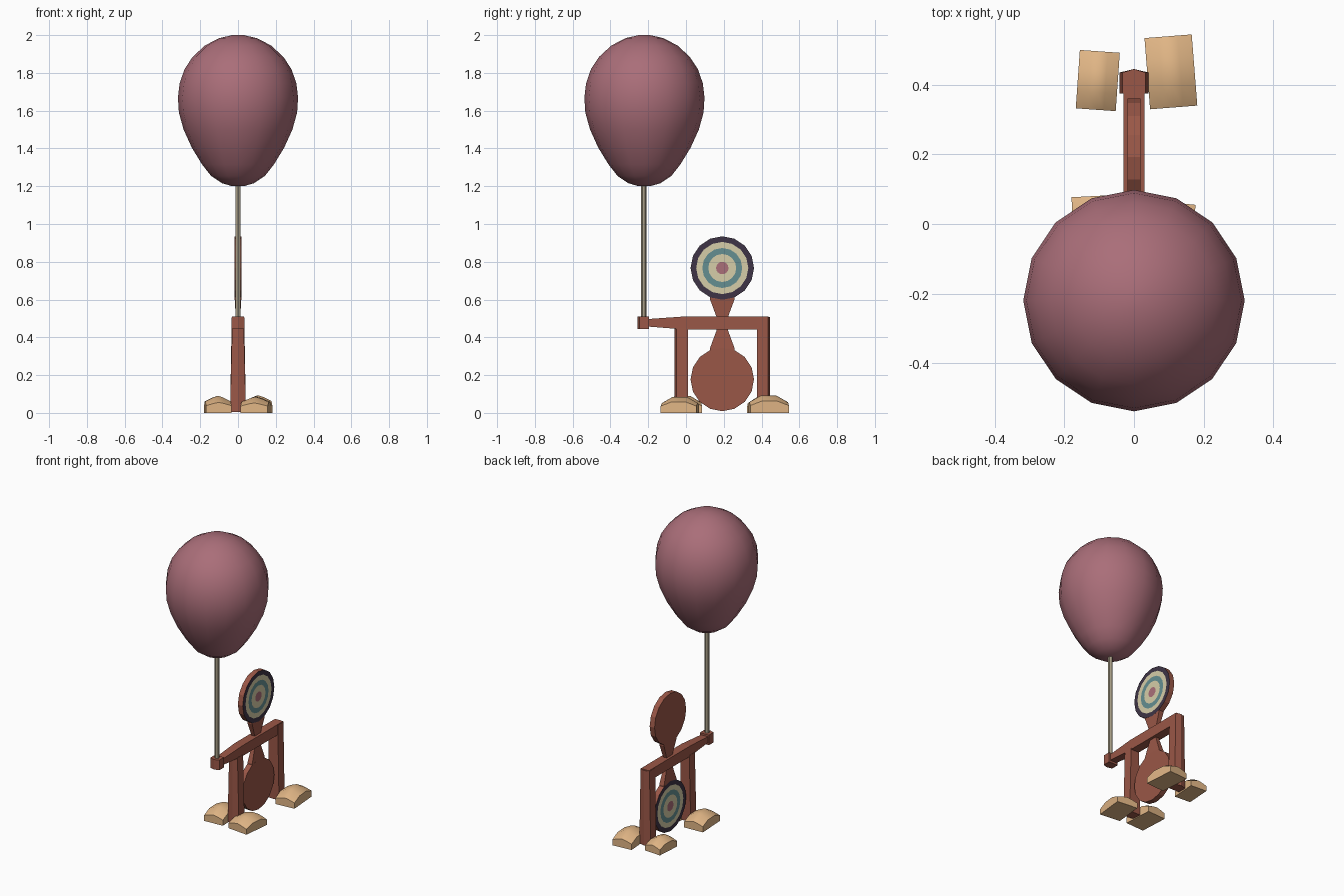
import bpy, bmesh, math
from mathutils import Matrix, Vector

if "Cube" in bpy.data.objects:
    bpy.data.objects.remove(bpy.data.objects["Cube"])


def material(name, r, g, b):
    lin = lambda c: ((c / 255 + 0.055) / 1.055) ** 2.4
    m = bpy.data.materials.new(name)
    m.diffuse_color = (lin(r), lin(g), lin(b), 1)
    m.use_nodes = True
    m.node_tree.nodes["Principled BSDF"].inputs["Base Color"].default_value = m.diffuse_color
    return m


WOOD = material("red wood", 154, 87, 71)
PINK = material("dusty pink", 170, 110, 121)
SAND = material("sand bag tan", 224, 181, 133)
STICK = material("pale stick", 170, 160, 136)
CREAM = material("cream", 214, 205, 168)
TEAL = material("teal", 101, 143, 145)
DARK = material("dark plum", 62, 52, 70)


def loft(name, rings, mats, bands=None, smooth=None):
    """Skin closed rings of points, cap both ends; bands = material per band + end cap."""
    bm = bmesh.new()
    rows = [[bm.verts.new(p) for p in ring] for ring in rings]
    n = len(rows[0])
    bm.faces.new(rows[0])
    for k in range(len(rows) - 1):
        for i in range(n):
            j = (i + 1) % n
            f = bm.faces.new((rows[k][i], rows[k][j], rows[k + 1][j], rows[k + 1][i]))
            f.material_index = bands[k] if bands else 0
    cap = bm.faces.new(rows[-1])
    cap.material_index = bands[-1] if bands else 0
    bmesh.ops.recalc_face_normals(bm, faces=bm.faces)
    me = bpy.data.meshes.new(name)
    bm.to_mesh(me)
    bm.free()
    for m in mats:
        me.materials.append(m)
    ob = bpy.data.objects.new(name, me)
    bpy.context.collection.objects.link(ob)
    if smooth:
        bpy.ops.object.select_all(action='DESELECT')
        ob.select_set(True)
        bpy.context.view_layer.objects.active = ob
        bpy.ops.object.shade_smooth_by_angle(angle=math.radians(smooth))
    return ob


def circle_z(r, y, z, n):
    return [(r * math.sin(2 * math.pi * i / n), y - r * math.cos(2 * math.pi * i / n), z)
            for i in range(n)]


# Balloon and its stick
profile = [(0.03, 1.2), (0.085, 1.216), (0.142, 1.254), (0.19, 1.315), (0.245, 1.405),
           (0.288, 1.5), (0.313, 1.59), (0.318, 1.67), (0.309, 1.745), (0.283, 1.82),
           (0.24, 1.885), (0.175, 1.945), (0.1, 1.984), (0.03, 2.0)]
loft("balloon", [circle_z(r, -0.22, z, 16) for r, z in profile], [PINK], smooth=60)
loft("balloon_stick", [circle_z(0.014, -0.223, z, 6) for z in (0.48, 1.22)], [STICK])


# Posts: five-sided section with a ridge on the outer side
def post(name, inner, outer, z0, z1, w0, w1):
    ridge = outer + math.copysign(0.01, outer - inner)
    loft(name, [[(-w, inner, z), (w, inner, z), (w, outer, z), (0, ridge, z), (-w, outer, z)]
                for w, z in ((w0, z0), (w1, z1))], [WOOD])


post("front_post", 0.01, -0.05, 0.005, 0.45, 0.042, 0.031)
post("rear_post", 0.375, 0.435, 0.005, 0.508, 0.042, 0.033)
post("stick_holder", -0.195, -0.246, 0.443, 0.51, 0.034, 0.033)

# Cross beam, thinning toward the holder
loft("cross_beam", [[(-w, y, a), (w, y, a), (w, y, b), (-w, y, b)] for y, w, a, b in
                    ((-0.2, 0.025, 0.457, 0.497), (0.0, 0.03, 0.441, 0.511),
                     (0.436, 0.03, 0.441, 0.511))], [WOOD])


# Target paddles: the lower one is the upper one turned half way round the beam
def paddle(name, s):
    pivot, cy, cz, n = 0.472, 0.192, 0.295, 16

    def place(x, y, z):
        return (s * x, cy + y, pivot + s * z)

    def ring(x, r):
        return [place(x, r * math.cos(2 * math.pi * i / n), cz + r * math.sin(2 * math.pi * i / n))
                for i in range(n)]

    steps = [(-0.018, 0.168), (0.018, 0.168), (0.018, 0.138), (0.018, 0.106),
             (0.018, 0.074), (0.018, 0.033)]
    loft(name + "_target", [ring(x, r) for x, r in steps],
         [WOOD, DARK, CREAM, TEAL, PINK], [0, 1, 2, 3, 2, 4])
    neck = [(0.0, 0.012, 0.022), (0.035, 0.012, 0.03), (0.132, 0.0175, 0.066), (0.16, 0.0175, 0.066)]
    loft(name + "_neck", [[place(-x, -y, z), place(x, -y, z), place(x, y, z), place(-x, y, z)]
                          for z, x, y in neck], [WOOD])


paddle("upper", 1)
paddle("lower", -1)


# Sand bags: flat bottom, soft peaked top
def bag(name, x, y, w, l, turn, h):
    m = Matrix.Translation((x, y, 0)) @ Matrix.Rotation(math.radians(turn), 4, 'Z')
    rings = []
    for t, k in ((-0.5, 0.62), (-0.2, 1), (0.2, 1), (0.5, 0.62)):
        section = [(-0.5, 0), (0, 0), (0.5, 0), (0.5, 0.68), (0.2, 0.9), (0, 1), (-0.2, 0.9), (-0.5, 0.68)]
        rings.append([m @ Vector((u * w, t * l, v * h * k)) for u, v in section])
    loft(name, rings, [SAND], smooth=50)


bag("front_left_bag", -0.107, -0.017, 0.135, 0.195, 3, 0.09)
bag("front_right_bag", 0.095, -0.032, 0.145, 0.19, -6, 0.085)
bag("rear_left_bag", -0.104, 0.412, 0.115, 0.168, -4, 0.085)
bag("rear_right_bag", 0.106, 0.437, 0.136, 0.205, 4.5, 0.092)
